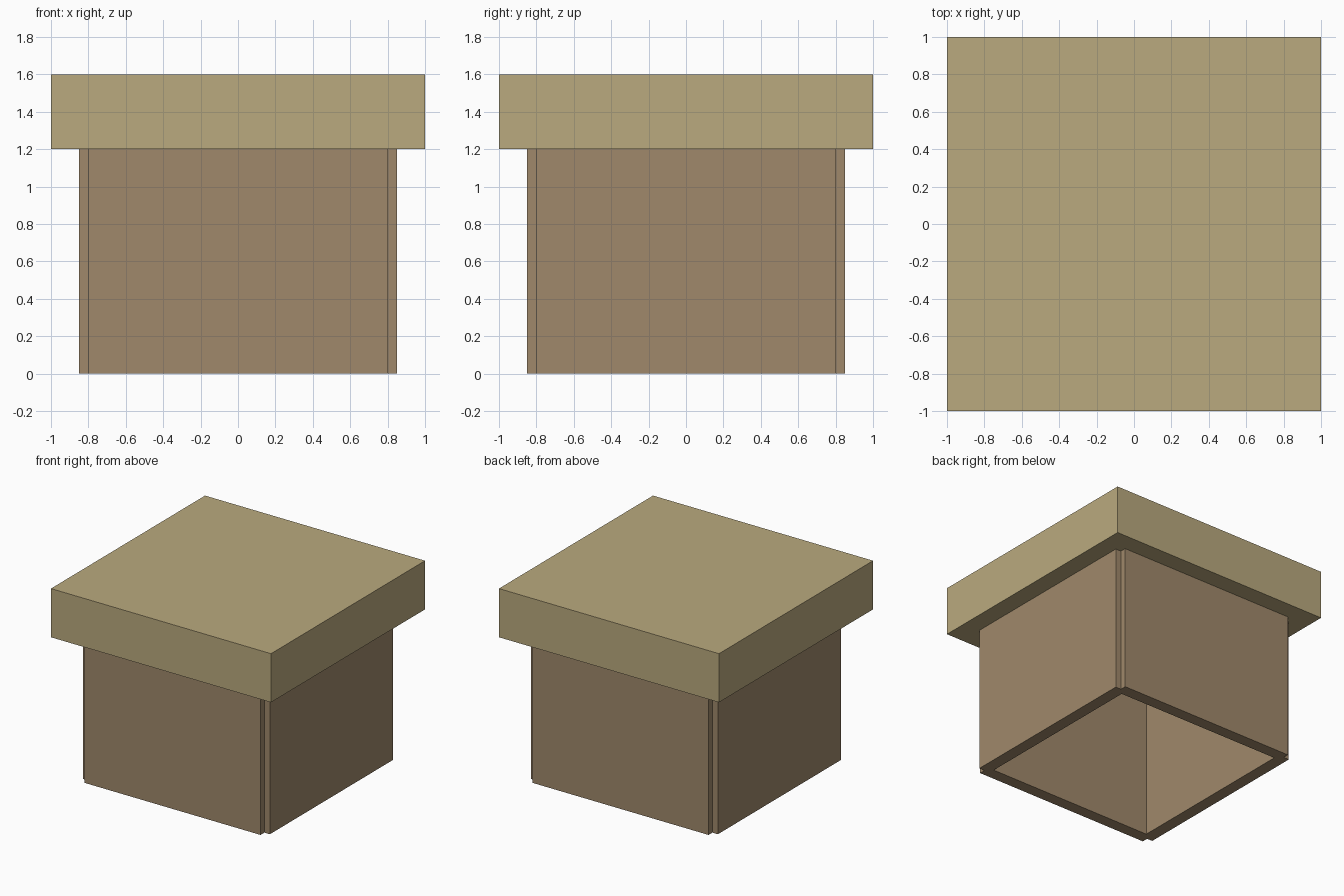
import bpy
import bmesh
from math import pi
from mathutils import Matrix, Vector

if "Cube" in bpy.data.objects:
    bpy.data.objects.remove(bpy.data.objects["Cube"], do_unlink=True)


def make_material(name, rgb):
    mat = bpy.data.materials.new(name)
    mat.use_nodes = True
    mat.diffuse_color = (*rgb, 1)
    mat.node_tree.nodes["Principled BSDF"].inputs["Base Color"].default_value = (*rgb, 1)
    return mat


def make_box(name, size, centre, mat, turn=0):
    """Flat-sided box, turned about the model's vertical axis."""
    bm = bmesh.new()
    bmesh.ops.create_cube(bm, size=1)
    bmesh.ops.scale(bm, vec=Vector(size), verts=bm.verts)
    bmesh.ops.translate(bm, vec=Vector(centre), verts=bm.verts)
    bmesh.ops.rotate(bm, cent=(0, 0, 0), matrix=Matrix.Rotation(turn, 3, "Z"), verts=bm.verts)
    mesh = bpy.data.meshes.new(name)
    bm.to_mesh(mesh)
    bm.free()
    mesh.materials.append(mat)
    obj = bpy.data.objects.new(name, mesh)
    bpy.context.collection.objects.link(obj)
    return obj


tan = make_material("lid_tan", (0.49, 0.40, 0.21))
brown = make_material("panel_brown", (0.35, 0.25, 0.147))

# Overhanging lid
make_box("lid", (2, 2, 0.4), (0, 0, 1.4), tan)

# Four wall panels around an open-bottomed body, leaving notched corners
for i, side in enumerate(("front", "left", "back", "right")):
    make_box(side + "_panel", (1.6, 0.1, 1.2), (0, -0.8, 0.6), brown, i * pi / 2)
